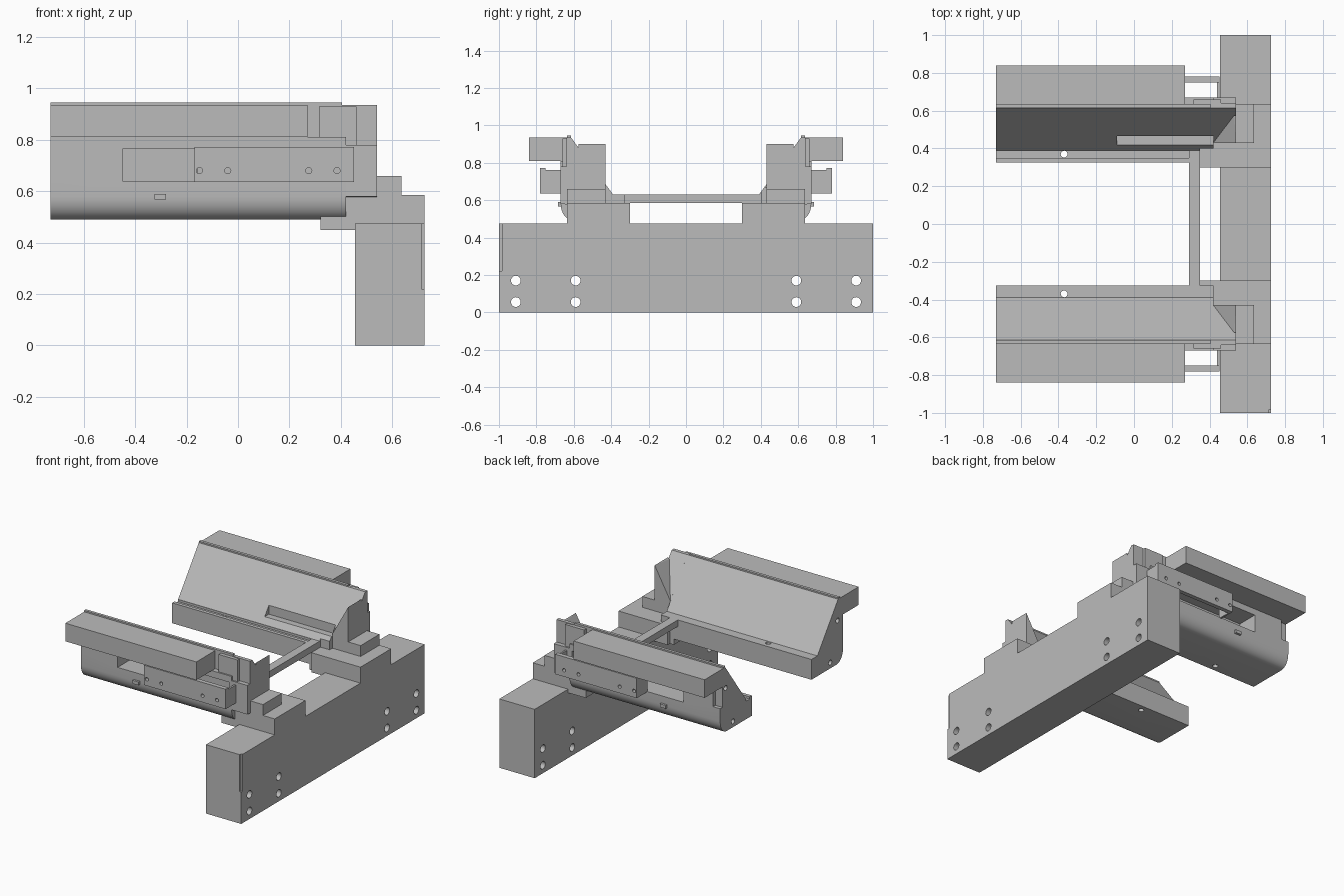
import bpy, bmesh, math
from mathutils import Matrix, Vector

if "Cube" in bpy.data.objects:
    bpy.data.objects.remove(bpy.data.objects["Cube"], do_unlink=True)

grey = bpy.data.materials.new("plain grey")
grey.use_nodes = True
colour = (0.5, 0.5, 0.5, 1)
grey.diffuse_color = colour
grey.node_tree.nodes["Principled BSDF"].inputs["Base Color"].default_value = colour


def finish(name, bm):
    bmesh.ops.recalc_face_normals(bm, faces=bm.faces[:])
    mesh = bpy.data.meshes.new(name)
    bm.to_mesh(mesh)
    bm.free()
    mesh.materials.append(grey)
    obj = bpy.data.objects.new(name, mesh)
    bpy.context.collection.objects.link(obj)
    return obj


def box(name, x, y, z, s=1):
    """Box between pairs of limits; s = -1 mirrors it across y."""
    bm = bmesh.new()
    bmesh.ops.create_cube(bm, size=1)
    for v in bm.verts:
        v.co = [lim[c > 0] for lim, c in zip((x, y, z), v.co)]
        v.co.y *= s
    return finish(name, bm)


def prism(name, profile, x0, x1, s=1):
    """Extrude a (y, z) profile along x."""
    bm = bmesh.new()
    face = bm.faces.new([bm.verts.new((x0, y * s, z)) for y, z in profile])
    new = bmesh.ops.extrude_face_region(bm, geom=[face])["geom"]
    bmesh.ops.translate(bm, vec=(x1 - x0, 0, 0),
                        verts=[v for v in new if isinstance(v, bmesh.types.BMVert)])
    return finish(name, bm)


def rod(centre, axis, radius, length):
    bm = bmesh.new()
    turn = Vector((0, 0, 1)).rotation_difference(Vector(axis)).to_matrix().to_4x4()
    bmesh.ops.create_cone(bm, cap_ends=True, segments=20, radius1=radius, radius2=radius,
                          depth=length, matrix=Matrix.Translation(centre) @ turn)
    return finish("cutter", bm)


def cut(obj, cutters):
    for c in cutters:
        mod = obj.modifiers.new("cut", "BOOLEAN")
        mod.operation, mod.object, mod.solver = "DIFFERENCE", c, "EXACT"
    deps = bpy.context.evaluated_depsgraph_get()
    mesh = bpy.data.meshes.new_from_object(obj.evaluated_get(deps))
    obj.modifiers.clear()
    obj.data = mesh
    for c in cutters:
        bpy.data.objects.remove(c, do_unlink=True)


def smooth(obj):
    bpy.ops.object.select_all(action="DESELECT")
    obj.select_set(True)
    bpy.context.view_layer.objects.active = obj
    bpy.ops.object.shade_smooth_by_angle(angle=math.radians(30))


# Mounting beam with through holes and a trimmed corner
beam = box("mounting_beam", (0.455, 0.725), (-1, 1), (0, 0.475))
holes = [rod((0.6, s * y, z), (1, 0, 0), 0.026, 0.5)
         for s in (1, -1) for y in (0.59, 0.91) for z in (0.055, 0.17)]
corner = box("cutter", (0.713, 0.8), (-1.1, -0.985), (0.22, 0.6))
cut(beam, holes + [corner])
smooth(beam)

# Cross bar joining the arms
box("cross_bar", (0.29, 0.35), (-0.41, 0.41), (0.585, 0.63))

for s, side in ((1, "back"), (-1, "front")):
    # Arm body: ledge, sloping inner face and rounded lower outer edge
    curve = [(0.60 + 0.07 * math.sin(a), 0.58 - 0.09 * math.cos(a))
             for a in (math.pi / 2 * i / 8 for i in range(9))]
    profile = [(0.325, 0.49)] + curve + [(0.67, 0.81), (0.635, 0.81), (0.635, 0.935),
               (0.615, 0.935), (0.39, 0.63), (0.325, 0.63)]
    arm = prism(side + "_arm", profile, -0.73, 0.42, s)
    cut(arm, [
        box("cutter", (-0.45, 0.40), (0.52, 0.8), (0.64, 0.765), s),       # outer window
        box("cutter", (-0.09, 0.5), (0.415, 0.465), (0.67, 0.8), s),       # inner slot
        box("cutter", (-0.74, 0.30), (0.35, 0.388), (0.615, 0.66), s),     # ledge groove
        box("cutter", (-0.8, -0.675), (0.645, 0.7), (0.67, 0.85), s),      # end notch
        box("cutter", (0.35, 0.5), (0.3, 0.40), (0.585, 0.7), s),          # ledge end
        rod((-0.37, s * 0.37, 0.55), (0, 0, 1), 0.018, 0.4),
        rod((-0.73, s * 0.53, 0.53), (1, 0, 0), 0.017, 0.2),
        rod((-0.73, s * 0.61, 0.79), (1, 0, 0), 0.017, 0.2),
    ])
    smooth(arm)

    # Thin lip along the top edge, and the outer rail
    box(side + "_lip", (-0.73, 0.405), (0.615, 0.635), (0.93, 0.945), s)
    box(side + "_rail", (-0.73, 0.27), (0.63, 0.84), (0.81, 0.935), s)

    # End block with its leaning inner facet
    prism(side + "_end_block", [(0.43, 0.56), (0.67, 0.58), (0.67, 0.78), (0.64, 0.78),
          (0.64, 0.935), (0.615, 0.935), (0.43, 0.685)], 0.42, 0.54, s)
    bm = bmesh.new()
    for p in ((0.42, 0.43, 0.685), (0.54, 0.43, 0.6), (0.54, 0.43, 0.9),
              (0.53, 0.575, 0.89), (0.54, 0.575, 0.9), (0.54, 0.575, 0.8)):
        bm.verts.new((p[0], p[1] * s, p[2]))
    bmesh.ops.convex_hull(bm, input=bm.verts[:])
    finish(side + "_end_facet", bm)
    box(side + "_end_plate", (0.315, 0.46), (0.63, 0.66), (0.78, 0.93), s)

    # Stepped supports on the beam
    box(side + "_riser", (0.35, 0.725), (0.30, 0.635), (0.475, 0.585), s)
    box(side + "_riser_foot", (0.32, 0.456), (0.325, 0.635), (0.45, 0.58), s)
    box(side + "_riser_foot_inner", (0.35, 0.456), (0.30, 0.33), (0.45, 0.585), s)
    box(side + "_step", (0.53, 0.635), (0.43, 0.635), (0.58, 0.66), s)

    # Bracket plate held away from the arm by two flanges
    bracket = box(side + "_bracket", (-0.17, 0.452), (0.75, 0.78), (0.635, 0.772), s)
    cut(bracket, [rod((x, s * 0.765, 0.68), (0, 1, 0), 0.012, 0.1)
                  for x in (-0.15, -0.04, 0.275, 0.385)])
    for x in (-0.17, 0.44):
        box(side + "_bracket_flange", (x, x + 0.012), (0.66, 0.752), (0.635, 0.76), s)

    # Small tab on the lower edge
    box(side + "_tab", (-0.325, -0.28), (0.65, 0.685), (0.567, 0.59), s)
